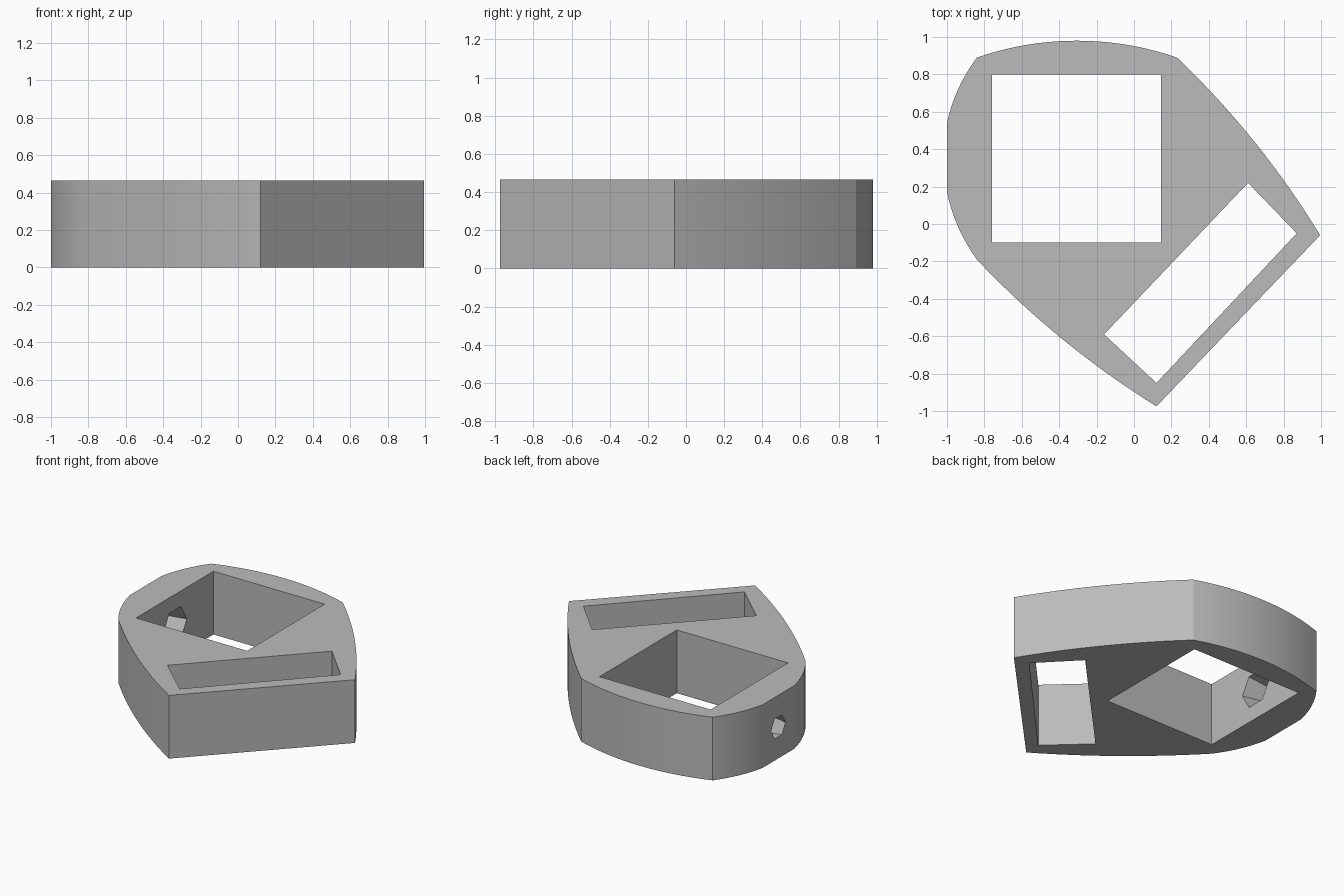
import bpy, bmesh, math
from mathutils import Vector

if "Cube" in bpy.data.objects:
    bpy.data.objects.remove(bpy.data.objects["Cube"], do_unlink=True)

HEIGHT = 0.465

grey = bpy.data.materials.new("plain_grey")
grey.use_nodes = True
grey.diffuse_color = (0.5, 0.5, 0.5, 1)
grey.node_tree.nodes["Principled BSDF"].inputs["Base Color"].default_value = (0.5, 0.5, 0.5, 1)


def arc(a, b, sag, steps):
    """Circular arc from a to b (b left out), bulging to the right of travel."""
    a, b = Vector(a), Vector(b)
    chord = b - a
    half = chord.length / 2
    along = chord.normalized()
    out = Vector((along.y, -along.x))
    radius = (half * half + sag * sag) / (2 * sag)
    centre = (a + b) / 2 + out * (sag - radius)
    sweep = math.asin(half / radius)
    angles = [sweep * (2 * i / steps - 1) for i in range(steps)]
    return [centre + radius * (along * math.sin(t) + out * math.cos(t)) for t in angles]


def loft(name, lower, upper):
    """Closed solid between two matching loops of 3D points."""
    bm = bmesh.new()
    low = [bm.verts.new(p) for p in lower]
    top = [bm.verts.new(p) for p in upper]
    n = len(low)
    bm.faces.new(low[::-1])
    bm.faces.new(top)
    for i in range(n):
        j = (i + 1) % n
        bm.faces.new((low[i], low[j], top[j], top[i]))
    bmesh.ops.recalc_face_normals(bm, faces=bm.faces)
    mesh = bpy.data.meshes.new(name)
    bm.to_mesh(mesh)
    bm.free()
    mesh.materials.append(grey)
    obj = bpy.data.objects.new(name, mesh)
    bpy.context.collection.objects.link(obj)
    return obj


def prism(name, outline, z0, z1):
    return loft(name, [(x, y, z0) for x, y in outline], [(x, y, z1) for x, y in outline])


def hexagon(x, radius):
    turns = [i * math.pi / 3 for i in range(6)]
    return [(x, 0.355 + radius * math.cos(t), HEIGHT / 2 + radius * math.sin(t)) for t in turns]


# Rounded body outline, counter-clockwise from the front corner
front, right = (0.12, -0.975), (0.995, -0.06)
back_right, back_left, left_front = (0.23, 0.89), (-0.84, 0.89), (-0.84, -0.19)
flat_back, flat_front = (-1, 0.54), (-1, 0.17)
outline = [Vector(front)]
outline += arc(right, back_right, 0.04, 16)
outline += arc(back_right, back_left, 0.09, 20)
outline += arc(back_left, flat_back, 0.021, 8)
outline += arc(flat_back, flat_front, 0.0005, 1)
outline += arc(flat_front, left_front, 0.021, 8)
outline += arc(left_front, front, 0.04, 16)
body = prism("body", outline, 0, HEIGHT)

# Square well, slanted slot and tapering six-sided side hole
square = [(-0.76, -0.1), (0.145, -0.1), (0.145, 0.8), (-0.76, 0.8)]
slot = [(0.12, -0.85), (0.87, -0.05), (0.61, 0.22), (-0.16, -0.59)]
cutters = [
    prism("square_cutter", square, -0.1, HEIGHT + 0.1),
    prism("slot_cutter", slot, -0.1, HEIGHT + 0.1),
    loft("side_hole_cutter", hexagon(-1.02, 0.08), hexagon(-0.74, 0.14)),
]

bpy.ops.object.select_all(action="DESELECT")
bpy.context.view_layer.objects.active = body
body.select_set(True)
for cutter in cutters:
    cutter.hide_render = True
    mod = body.modifiers.new(cutter.name, "BOOLEAN")
    mod.operation = "DIFFERENCE"
    mod.solver = "EXACT"
    mod.object = cutter
    bpy.ops.object.modifier_apply(modifier=mod.name)
for cutter in cutters:
    bpy.data.objects.remove(cutter, do_unlink=True)

bpy.ops.object.shade_smooth_by_angle(angle=math.radians(20))
